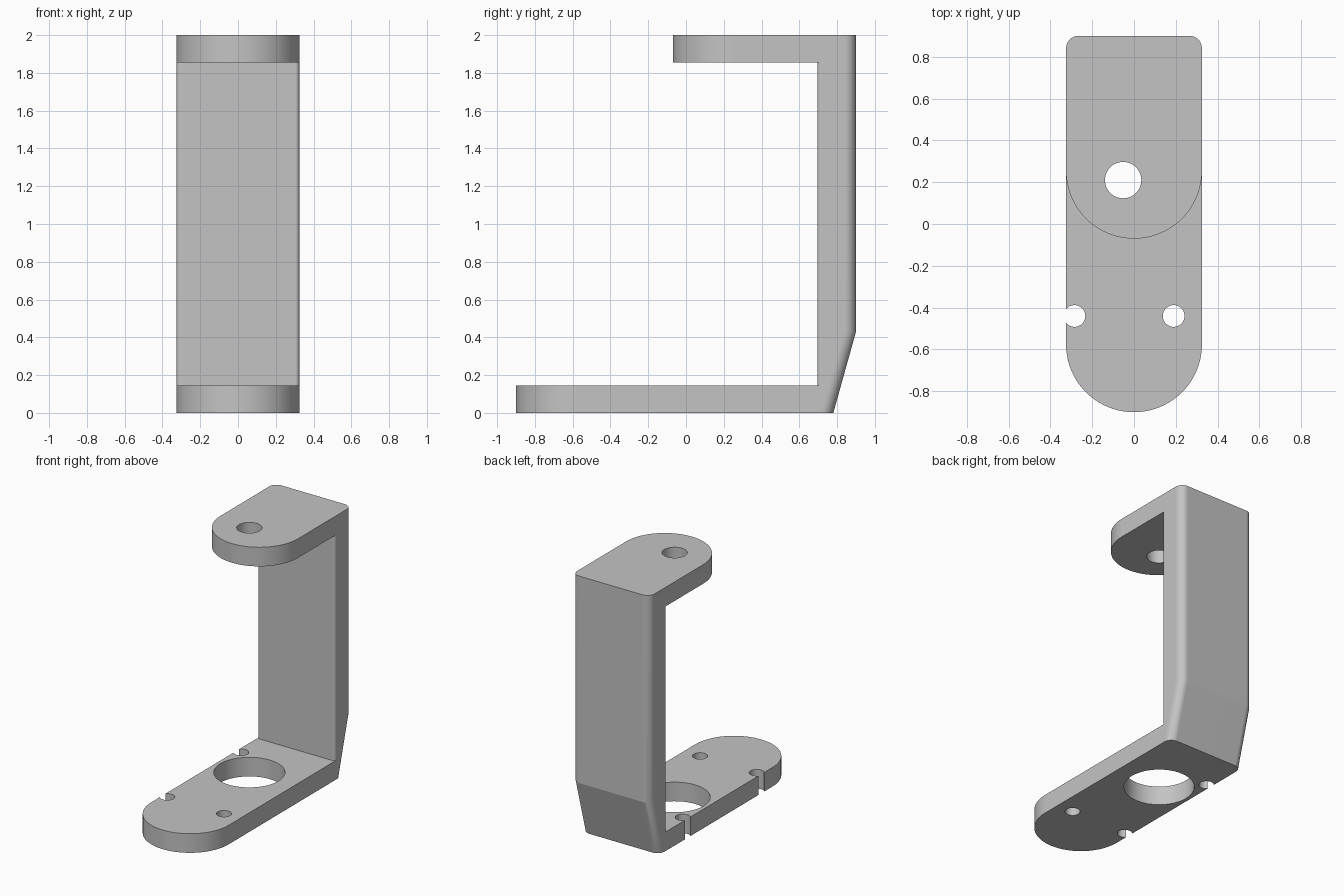
import bpy, bmesh, math
from mathutils import Matrix

if "Cube" in bpy.data.objects:
    bpy.data.objects.remove(bpy.data.objects["Cube"], do_unlink=True)

HALF = 0.325        # half width
THICK = 0.145       # arm thickness
HEIGHT = 2.0

grey = bpy.data.materials.new("plain grey")
grey.use_nodes = True
grey.diffuse_color = (0.55, 0.55, 0.55, 1)
grey.node_tree.nodes["Principled BSDF"].inputs["Base Color"].default_value = (0.55, 0.55, 0.55, 1)


def make_object(name, bm):
    bmesh.ops.recalc_face_normals(bm, faces=bm.faces)
    mesh = bpy.data.meshes.new(name)
    bm.to_mesh(mesh)
    bm.free()
    mesh.materials.append(grey)
    obj = bpy.data.objects.new(name, mesh)
    bpy.context.collection.objects.link(obj)
    return obj


def prism(name, profile, rounds):
    """Extrude a side profile (y, z) across the width and round its upright edges."""
    bm = bmesh.new()
    face = bm.faces.new([bm.verts.new((-HALF, y, z)) for y, z in profile])
    new = bmesh.ops.extrude_face_region(bm, geom=[face])["geom"]
    bmesh.ops.translate(bm, vec=(2 * HALF, 0, 0),
                        verts=[v for v in new if isinstance(v, bmesh.types.BMVert)])
    for low, high, radius, segments in rounds:
        edges = []
        for e in bm.edges:
            a, b = (v.co for v in e.verts)
            if abs(a.z - b.z) > 0.05 and abs(abs(a.x) - HALF) < 1e-4 and low < (a.y + b.y) / 2 < high:
                edges.append(e)
        bmesh.ops.bevel(bm, geom=edges, offset=radius, offset_type='OFFSET',
                        segments=segments, profile=0.5, affect='EDGES')
    return make_object(name, bm)


def arm(name, front, z):
    back = 0.718
    profile = [(front, z), (back, z), (back, z + THICK), (front, z + THICK)]
    return prism(name, profile, [(front - 0.1, front + 0.1, HALF - 0.0005, 20)])


def drill(name, x, y, z, radius):
    bm = bmesh.new()
    bmesh.ops.create_cone(bm, cap_ends=True, segments=48, radius1=radius, radius2=radius,
                          depth=0.4, matrix=Matrix.Translation((x, y, z)))
    return make_object(name, bm)


# Upright with a sloped heel and rounded corners
bracket = prism("bracket",
                [(0.695, 0), (0.78, 0), (0.9, 0.43), (0.9, HEIGHT), (0.695, HEIGHT)],
                [(0.8, 1.0, 0.06, 10), (0.6, 0.72, 0.022, 8)])

# Lower and upper arms with round ends
joins = [arm("lower_arm", -0.9, 0), arm("upper_arm", -0.07, HEIGHT - THICK)]

# Holes: pivot, large opening, screw holes (two break through the edge)
cuts = [
    drill("pivot_drill", -0.052, 0.21, HEIGHT, 0.087),
    drill("opening_drill", -0.052, 0.21, 0, 0.245),
    drill("screw_drill", 0.19, -0.44, 0, 0.052),
    drill("front_notch_drill", -0.285, -0.44, 0, 0.052),
    drill("back_notch_drill", -0.285, 0.445, 0, 0.052),
]

bpy.context.view_layer.objects.active = bracket
for operation, helpers in (('UNION', joins), ('DIFFERENCE', cuts)):
    for helper in helpers:
        mod = bracket.modifiers.new(helper.name, 'BOOLEAN')
        mod.operation = operation
        mod.solver = 'EXACT'
        mod.object = helper
        bpy.ops.object.modifier_apply(modifier=mod.name)
        bpy.data.objects.remove(helper, do_unlink=True)

# Smooth curves, crisp edges
bpy.ops.object.select_all(action='DESELECT')
bracket.select_set(True)
bpy.ops.object.shade_smooth_by_angle(angle=math.radians(14))
normals = bracket.modifiers.new("flat_faces", 'WEIGHTED_NORMAL')
normals.keep_sharp = True
